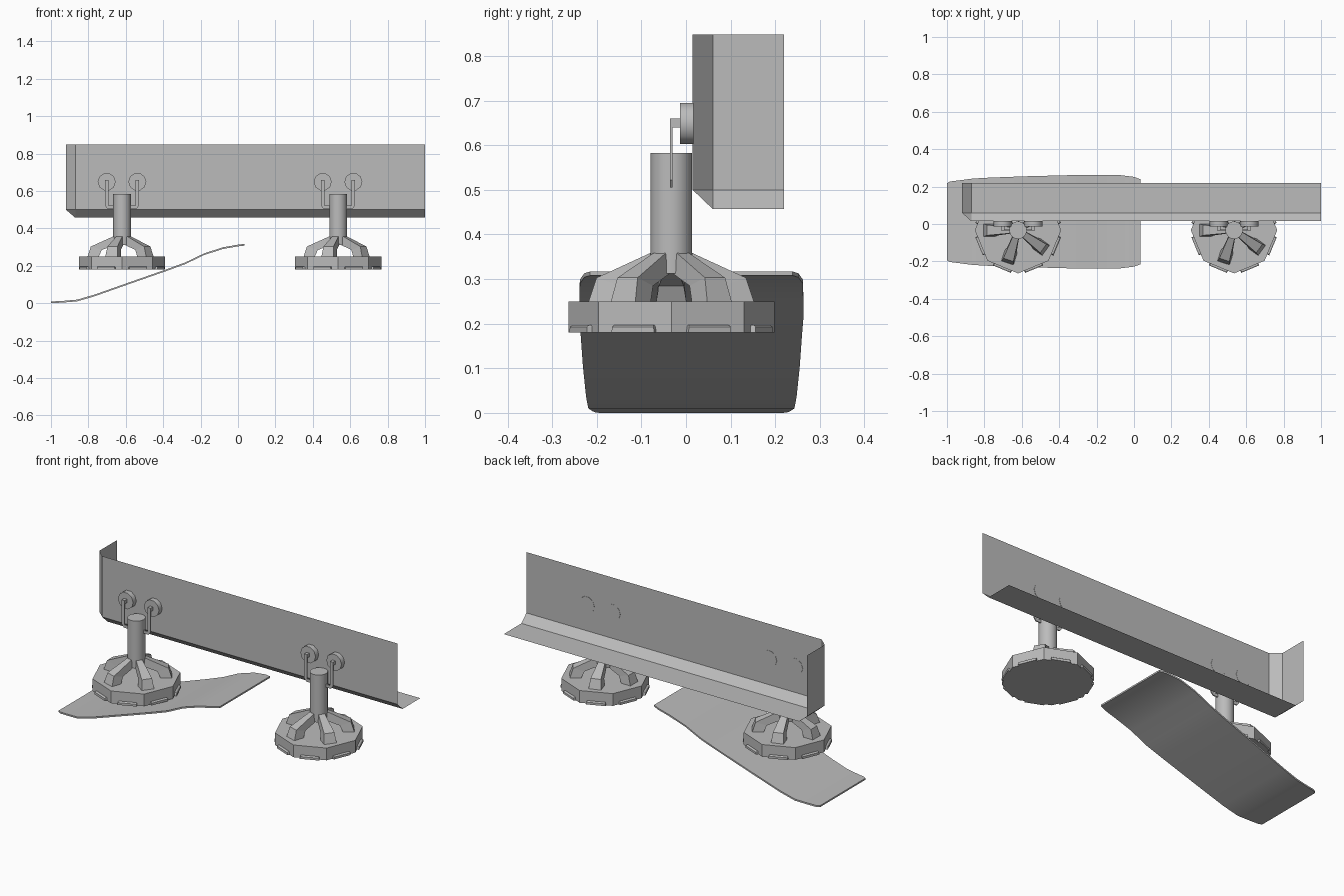
import bpy, bmesh, math
from mathutils import Matrix, Vector

if "Cube" in bpy.data.objects:
    bpy.data.objects.remove(bpy.data.objects["Cube"])

grey = bpy.data.materials.new("plain grey")
grey.diffuse_color = (0.5, 0.5, 0.5, 1)
grey.use_nodes = True
grey.node_tree.nodes["Principled BSDF"].inputs["Base Color"].default_value = grey.diffuse_color


def make(name, bm, smooth=False):
    bmesh.ops.recalc_face_normals(bm, faces=bm.faces[:])
    me = bpy.data.meshes.new(name)
    bm.to_mesh(me)
    bm.free()
    me.materials.append(grey)
    ob = bpy.data.objects.new(name, me)
    bpy.context.collection.objects.link(ob)
    if smooth:
        bpy.context.view_layer.objects.active = ob
        ob.select_set(True)
        bpy.ops.object.shade_smooth_by_angle(angle=math.radians(40))
        ob.select_set(False)
    return ob


def loft(bm, rings, mat=Matrix()):
    """Closed solid skinned through equal-sized rings of points."""
    rs = [[bm.verts.new(mat @ Vector(p)) for p in r] for r in rings]
    n = len(rs[0])
    for a, b in zip(rs, rs[1:]):
        for i in range(n):
            bm.faces.new((a[i], a[(i + 1) % n], b[(i + 1) % n], b[i]))
    bm.faces.new(rs[0][::-1])
    bm.faces.new(rs[-1])


def box(bm, x0, x1, y0, y1, z0, z1):
    loft(bm, [[(x0, y0, z), (x1, y0, z), (x1, y1, z), (x0, y1, z)] for z in (z0, z1)])


def circle(r, n, z):
    return [(r * math.cos(2 * math.pi * i / n), r * math.sin(2 * math.pi * i / n), z)
            for i in range(n)]


# Folded wall sheet: front wall, left flange, bottom flange, chamfered bends
XL, XC, XR = -0.92, -0.87, 1.0
YF, YC, YB = 0.015, 0.06, 0.22
ZB, ZC, ZT = 0.457, 0.50, 0.848
bm = bmesh.new()
P = {k: bm.verts.new(v) for k, v in {
    "a": (XC, YF, ZC), "b": (XR, YF, ZC), "c": (XR, YF, ZT), "d": (XC, YF, ZT),
    "e": (XC, YC, ZB), "f": (XR, YC, ZB), "g": (XC, YB, ZB), "h": (XR, YB, ZB),
    "i": (XL, YC, ZC), "j": (XL, YC, ZT), "k": (XL, YB, ZC), "l": (XL, YB, ZT)}.items()}
for f in ("abcd", "efba", "ghfe", "iadj", "kijl", "iea", "kgei"):
    bm.faces.new([P[c] for c in f])
make("wall_sheet", bm)

# Curved ramp: x, z, half width along its length
RAMP = [(-1.0, .002, .205), (-.985, .003, .215), (-.93, .006, .222), (-.86, .012, .231),
        (-.77, .038, .236), (-.58, .105, .243), (-.38, .175, .248), (-.28, .212, .251),
        (-.18, .26, .251), (-.08, .292, .25), (.0, .306, .24), (.035, .31, .227)]
bm = bmesh.new()
T = 0.007
loft(bm, [[(x, .012 - w, max(z - .002, 0)), (x, .012 + w, max(z - .002, 0)),
           (x, .012 + w, z + T), (x, .012 - w, z + T)] for x, z, w in RAMP])
make("curved_ramp", bm, True)

# Two hanging feet
CY = -0.033
for tag, cx in (("left", -0.62), ("right", 0.535)):
    at = Matrix.Translation((cx, CY, 0))

    # Octagonal base with a tab low on every side
    bm = bmesh.new()
    loft(bm, [circle(0.231, 8, 0.18), circle(0.231, 8, 0.25)], at)
    ap = 0.231 * math.cos(math.pi / 8)
    for i in range(8):
        m = at @ Matrix.Rotation(math.pi / 8 + i * math.pi / 4, 4, 'Z')
        loft(bm, [[(ap - .01, -w, z), (ap + d, -w, z), (ap + d, w, z), (ap - .01, w, z)]
                  for z, d, w in ((.18, .012, .052), (.193, .012, .05), (.197, .006, .048))], m)
    make(tag + "_base", bm)

    # Five bent arms: outer (r, z), inner (r, z), half width
    bm = bmesh.new()
    for i in range(5):
        m = at @ Matrix.Rotation(math.radians(36 + 72 * i), 4, 'Z')
        loft(bm, [[(ro, -w, zo), (ro, w, zo), (ri, w, zi), (ri, -w, zi)]
                  for ro, zo, ri, zi, w in ((.184, .249, .125, .249, .034),
                                            (.167, .303, .108, .285, .028),
                                            (.045, .358, .03, .312, .017))], m)
    make(tag + "_arms", bm)

    # Column
    bm = bmesh.new()
    loft(bm, [circle(0.047, 16, 0.312), circle(0.047, 16, 0.583)], at)
    make(tag + "_column", bm, True)

    # Mounting discs on the wall
    bm = bmesh.new()
    for s in (-1, 1):
        m = Matrix.Translation((cx + s * .082, 0, .649)) @ Matrix.Rotation(math.pi / 2, 4, 'X')
        loft(bm, [circle(0.048, 10, -0.0165), circle(0.048, 10, 0.014)], m)
    make(tag + "_discs", bm, True)

    # Bent hanger rods from disc to column
    bm = bmesh.new()
    for s in (-1, 1):
        def pt(x, z, y):
            return (cx + s * x, y, z)
        shape = [(.073, .66), (.091, .66), (.091, .522), (.078, .505), (.03, .505),
                 (.03, .522), (.073, .522)]
        loft(bm, [[pt(x, z, y) for x, z in shape] for y in (-.036, -.03)])
        xs = sorted((cx + s * .073, cx + s * .091))
        box(bm, xs[0], xs[1], -.036, -.01, .64, .66)
    make(tag + "_hangers", bm)
